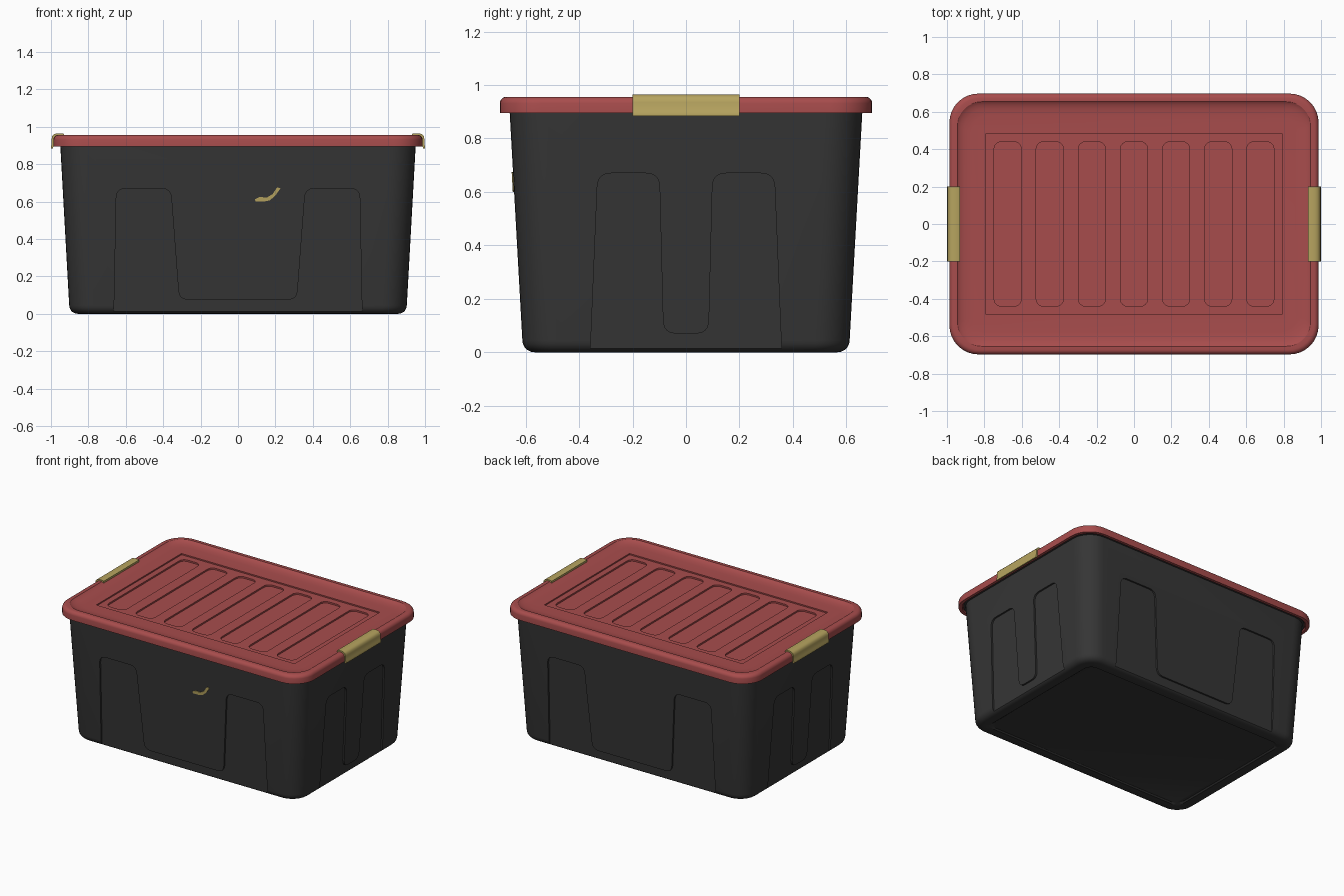
import bpy, bmesh, math
from mathutils import Vector

if "Cube" in bpy.data.objects:
    bpy.data.objects.remove(bpy.data.objects["Cube"])


def material(name, rgb):
    m = bpy.data.materials.new(name)
    m.diffuse_color = (*rgb, 1)
    m.use_nodes = True
    m.node_tree.nodes["Principled BSDF"].inputs["Base Color"].default_value = m.diffuse_color
    return m


BLACK = material("black plastic", (0.036, 0.036, 0.036))
RED = material("red plastic", (0.39, 0.073, 0.073))
YELLOW = material("yellow plastic", (0.47, 0.37, 0.115))


def finish(bm, name, mat=None):
    bmesh.ops.recalc_face_normals(bm, faces=bm.faces)
    me = bpy.data.meshes.new(name)
    bm.to_mesh(me)
    bm.free()
    if mat:
        me.materials.append(mat)
    ob = bpy.data.objects.new(name, me)
    bpy.context.collection.objects.link(ob)
    return ob


def smooth(ob, angle=30):
    ob.data.shade_smooth()
    ob.data.set_sharp_from_angle(angle=math.radians(angle))


def rounded(points, r, n=6):
    """Polygon with each corner softened by a quadratic curve."""
    out = []
    pts = [Vector(p) for p in points]
    for i, p in enumerate(pts):
        a = p + (pts[i - 1] - p).normalized() * r
        b = p + (pts[(i + 1) % len(pts)] - p).normalized() * r
        for k in range(n + 1):
            t = k / n
            out.append(a * (1 - t) ** 2 + p * 2 * t * (1 - t) + b * t * t)
    return out


def ring(hx, hy, r, n=8):
    """Rounded rectangle outline with circular corners."""
    pts = []
    for q, (sx, sy) in enumerate([(1, 1), (-1, 1), (-1, -1), (1, -1)]):
        for k in range(n + 1):
            a = math.pi / 2 * (q + k / n)
            pts.append((sx * (hx - r) + r * math.cos(a), sy * (hy - r) + r * math.sin(a)))
    return pts


def loft(name, rings, mat):
    """Skin a stack of (half x, half y, corner radius, z) rings, capped at both ends."""
    bm = bmesh.new()
    loops = [[bm.verts.new((x, y, z)) for x, y in ring(hx, hy, r)] for hx, hy, r, z in rings]
    for a, b in zip(loops, loops[1:]):
        for i in range(len(a)):
            j = (i + 1) % len(a)
            bm.faces.new((a[i], a[j], b[j], b[i]))
    bm.faces.new(loops[0])
    bm.faces.new(loops[-1])
    return finish(bm, name, mat)


def prism(name, outline, low, high, mat=None):
    """Join an outline mapped by two functions into a closed prism."""
    bm = bmesh.new()
    a = [bm.verts.new(low(u, v)) for u, v in outline]
    b = [bm.verts.new(high(u, v)) for u, v in outline]
    for i in range(len(a)):
        j = (i + 1) % len(a)
        bm.faces.new((a[i], a[j], b[j], b[i]))
    bm.faces.new(a)
    bm.faces.new(b)
    return finish(bm, name, mat)


def cut(ob, cutters):
    for c in cutters:
        m = ob.modifiers.new("cut", 'BOOLEAN')
        m.operation, m.solver, m.object = 'DIFFERENCE', 'EXACT', c
        bpy.context.view_layer.objects.active = ob
        bpy.ops.object.modifier_apply(modifier=m.name)
        bpy.data.objects.remove(c)


# Tapered tub with rounded base, shallow floor recess and a lip under the lid
R = 0.045
rings = [(0.80, 0.51, 0.06, 0.008), (0.81, 0.52, 0.06, 0.0)]
for k in range(6):
    a = math.pi / 2 * k / 5
    d = R * (1 - math.sin(a))
    rings.append((0.9025 - d, 0.6125 - d, 0.13 - d * 0.8, R * (1 - math.cos(a))))
rings += [(0.95, 0.66, 0.14, 0.9), (0.962, 0.672, 0.145, 0.9), (0.962, 0.672, 0.145, 0.908)]
tub = loft("tub", rings, BLACK)

# U-shaped recesses on the four walls, following the wall slope
SLOPE, DEPTH = 0.05 / 0.9, 0.012


def wall_cutter(half, base, axis, side):
    pts = rounded(half + [(-u, v) for u, v in reversed(half)], 0.05)

    def place(off):
        def f(u, v):
            w = side * (base + SLOPE * v + off)
            return (u, w, v) if axis == 'y' else (w, u, v)
        return f
    return prism("wall_cutter", pts, place(-DEPTH), place(0.1))


front_half = [(-0.665, -0.1), (-0.65, 0.67), (-0.36, 0.67), (-0.315, 0.075)]
side_half = [(-0.362, -0.1), (-0.33, 0.67), (-0.10, 0.67), (-0.085, 0.07)]
cut(tub, [wall_cutter(front_half, 0.61, 'y', s) for s in (-1, 1)]
    + [wall_cutter(side_half, 0.90, 'x', s) for s in (-1, 1)])
smooth(tub)

# Lid: skirt, rounded rim, sloped border and sunken panel
X, Y, CR = 0.987, 0.697, 0.155
steps = [(0.02, 0.91), (0.02, 0.895), (0, 0.895), (0, 0.932), (0.002, 0.941), (0.008, 0.949),
         (0.015, 0.954), (0.023, 0.956), (0.043, 0.956), (0.048, 0.952), (0.06, 0.946),
         (0.08, 0.940), (0.118, 0.937)]
lid = loft("lid", [(X - d, Y - d, CR - d * 0.55, z) for d, z in steps], RED)


def top_cutter(outline, z):
    return prism("top_cutter", outline, lambda x, y: (x, y, z), lambda x, y: (x, y, 1.1))


# Rectangular panel and seven slots
slots = [[(x + 0.225 * i, y) for x, y in ring(0.073, 0.44, 0.04, 6)] for i in range(-3, 4)]
cut(lid, [top_cutter([(-0.79, -0.485), (0.79, -0.485), (0.79, 0.485), (-0.79, 0.485)], 0.928)]
    + [top_cutter(s, 0.917) for s in slots])
smooth(lid)

# Clip handles wrapped over the lid ends
clip = [(0.930, 0.945), (0.930, 0.961), (0.940, 0.965), (0.968, 0.965), (0.984, 0.960),
        (0.993, 0.950), (0.996, 0.935), (0.996, 0.905), (1.0, 0.898), (1.0, 0.885),
        (0.990, 0.885), (0.983, 0.905), (0.983, 0.935), (0.970, 0.950)]
for s, label in ((-1, "left"), (1, "right")):
    h = prism(label + "_clip_handle", clip, lambda x, z: (s * x, -0.2, z),
              lambda x, z: (s * x, 0.2, z), YELLOW)
    smooth(h, 35)

# Small curved accent strip on the front wall
upper = [(0.09, 0.612), (0.115, 0.624), (0.155, 0.622), (0.185, 0.64), (0.208, 0.675)]
lower = [(0.228, 0.672), (0.20, 0.632), (0.17, 0.606), (0.14, 0.600), (0.095, 0.600)]
prism("front_accent_strip", upper + lower,
      lambda x, z: (x, -(0.608 + SLOPE * z), z),
      lambda x, z: (x, -(0.615 + SLOPE * z), z), YELLOW)
